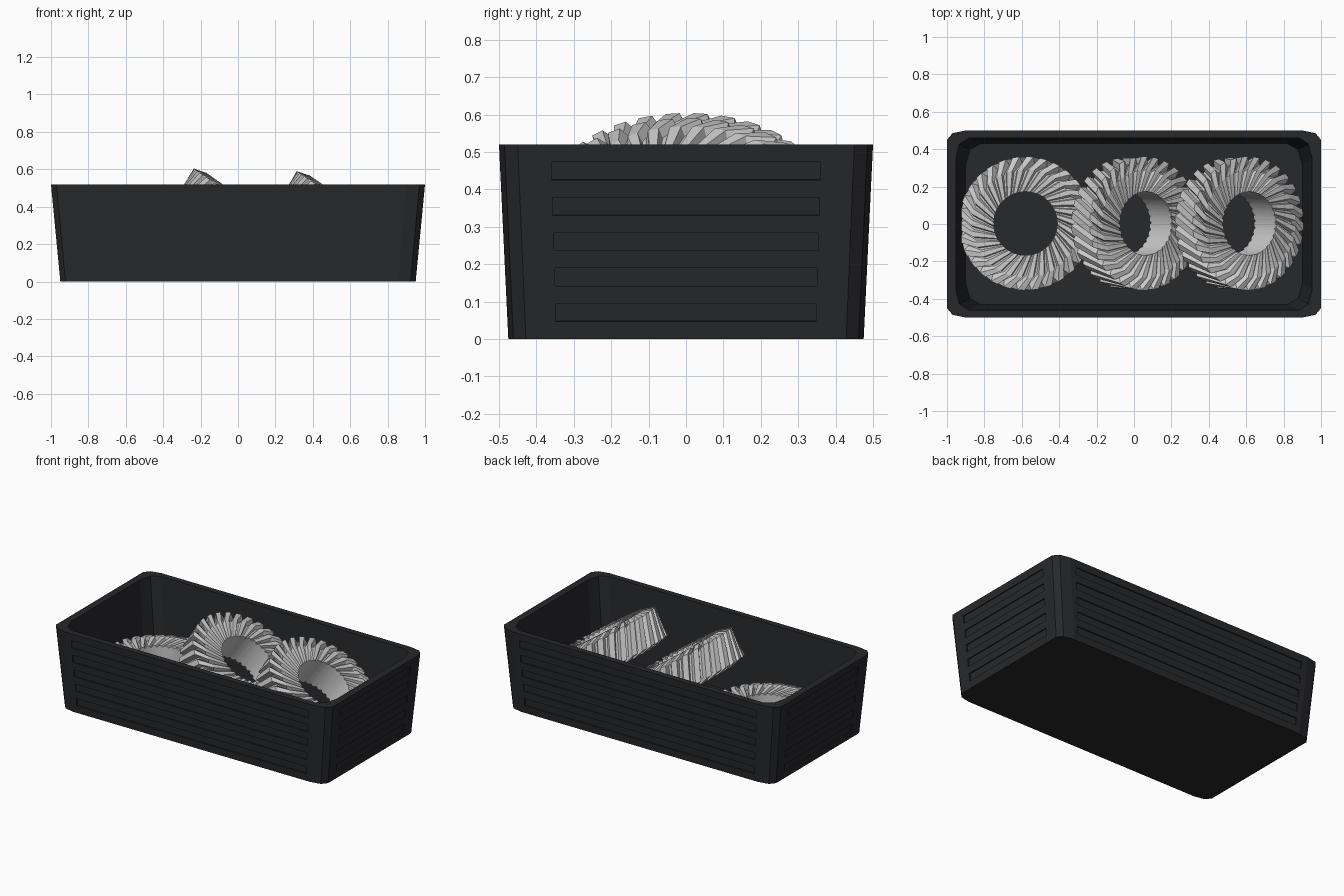
import bpy, bmesh
from math import cos, sin, pi, radians
from mathutils import Matrix, Vector, Euler

if "Cube" in bpy.data.objects:
    bpy.data.objects.remove(bpy.data.objects["Cube"])


def make_object(name, bm, mat=None):
    bmesh.ops.recalc_face_normals(bm, faces=bm.faces)
    me = bpy.data.meshes.new(name)
    bm.to_mesh(me)
    bm.free()
    ob = bpy.data.objects.new(name, me)
    bpy.context.collection.objects.link(ob)
    if mat:
        me.materials.append(mat)
    return ob


def bridge(bm, a, b):
    n = len(a)
    for i in range(n):
        j = (i + 1) % n
        bm.faces.new((a[i], a[j], b[j], b[i]))


def rounded_ring(bm, hx, hy, rx, ry, z):
    # rectangle with two-segment rounded corners
    ring = []
    for k, (sx, sy) in enumerate(((1, 1), (-1, 1), (-1, -1), (1, -1))):
        for s in range(3):
            a = k * pi / 2 + s * pi / 4
            ring.append(bm.verts.new((sx * (hx - rx) + rx * cos(a),
                                      sy * (hy - ry) + ry * sin(a), z)))
    return ring


dark = bpy.data.materials.new("dark_plastic")
dark.diffuse_color = (0.02, 0.021, 0.024, 1)
dark.use_nodes = True
dark.node_tree.nodes["Principled BSDF"].inputs["Base Color"].default_value = dark.diffuse_color

# Tapered open tray
H = 0.52
bm = bmesh.new()
rings = [rounded_ring(bm, 0.95, 0.475, 0.095, 0.047, 0),
         rounded_ring(bm, 1.0, 0.5, 0.1, 0.05, H),
         rounded_ring(bm, 0.953, 0.46, 0.07, 0.11, H),
         rounded_ring(bm, 0.90, 0.43, 0.08, 0.11, 0.025)]
for a, b in zip(rings, rings[1:]):
    bridge(bm, a, b)
bm.faces.new(rings[0])
bm.faces.new(rings[-1])
tray = make_object("tray", bm, dark)

# Shallow horizontal grooves on all four walls
bm = bmesh.new()
DEPTH = 0.008
for i in range(5):
    z = 0.071 + i * 0.0945
    t = z / H
    for side in range(4):
        end = side % 2 == 0
        dist = (0.95 + 0.05 * t) if end else (0.475 + 0.025 * t)
        half = (0.346 + 0.015 * t) if end else (0.825 + 0.035 * t)
        tilt = math_tilt = (0.05 if end else 0.025) / H
        m = (Matrix.Rotation(side * pi / 2, 4, 'Z')
             @ Matrix.Translation((dist, 0, z))
             @ Matrix.Rotation(tilt, 4, 'Y')
             @ Matrix.Diagonal((2 * DEPTH, 2 * half, 0.048, 1)))
        bmesh.ops.create_cube(bm, size=1, matrix=m)
cutter = make_object("groove_cutter", bm, dark)
cutter.hide_render = True
mod = tray.modifiers.new("grooves", 'BOOLEAN')
mod.operation = 'DIFFERENCE'
mod.solver = 'EXACT'
mod.object = cutter
bpy.context.view_layer.objects.active = tray
bpy.ops.object.modifier_apply(modifier=mod.name)
bpy.data.objects.remove(cutter)


# Ring gear with spiral teeth that wrap over the faces
def gear(name, loc, tilt, spin):
    teeth = 30
    step = 2 * pi / teeth
    # tip radius, tip z, root radius, root z, twist in degrees
    stations = [(0.17, -0.105, 0.17, -0.095, -28),
                (0.29, -0.11, 0.28, -0.085, -14),
                (0.352, -0.09, 0.322, -0.08, -6),
                (0.358, 0.09, 0.325, 0.08, 7),
                (0.29, 0.11, 0.28, 0.085, 16),
                (0.17, 0.105, 0.17, 0.095, 30)]
    bm = bmesh.new()
    loops = []
    for tr, tz, rr, rz, tw in stations:
        loop = []
        for k in range(teeth):
            for f, r, z in ((0.0, rr, rz), (0.2, rr, rz), (0.35, tr, tz), (0.85, tr, tz)):
                a = (k + f) * step + radians(tw)
                loop.append(bm.verts.new((r * cos(a), r * sin(a), z)))
        loops.append(loop)
    for a, b in zip(loops, loops[1:]):
        bridge(bm, a, b)
    # straight bore: join the two bore rings with the twist undone
    n = len(loops[0])
    shift = round(radians(58) / step) * 4
    top, bottom = loops[-1], loops[0]
    for i in range(n):
        j = (i + 1) % n
        bm.faces.new((top[i], top[j], bottom[(j + shift) % n], bottom[(i + shift) % n]))
    ob = make_object(name, bm)
    ob.location = loc
    ob.rotation_euler = (Matrix.Rotation(radians(tilt), 4, 'Y')
                         @ Matrix.Rotation(radians(spin), 4, 'Z')).to_euler()
    return ob


gear("gear_flat", (-0.58, 0.003, 0.14), 0, 0)
gear("gear_leaning_middle", (0.005, 0.003, 0.325), 35, 4)
gear("gear_leaning_right", (0.56, 0.003, 0.315), 34, 7)
